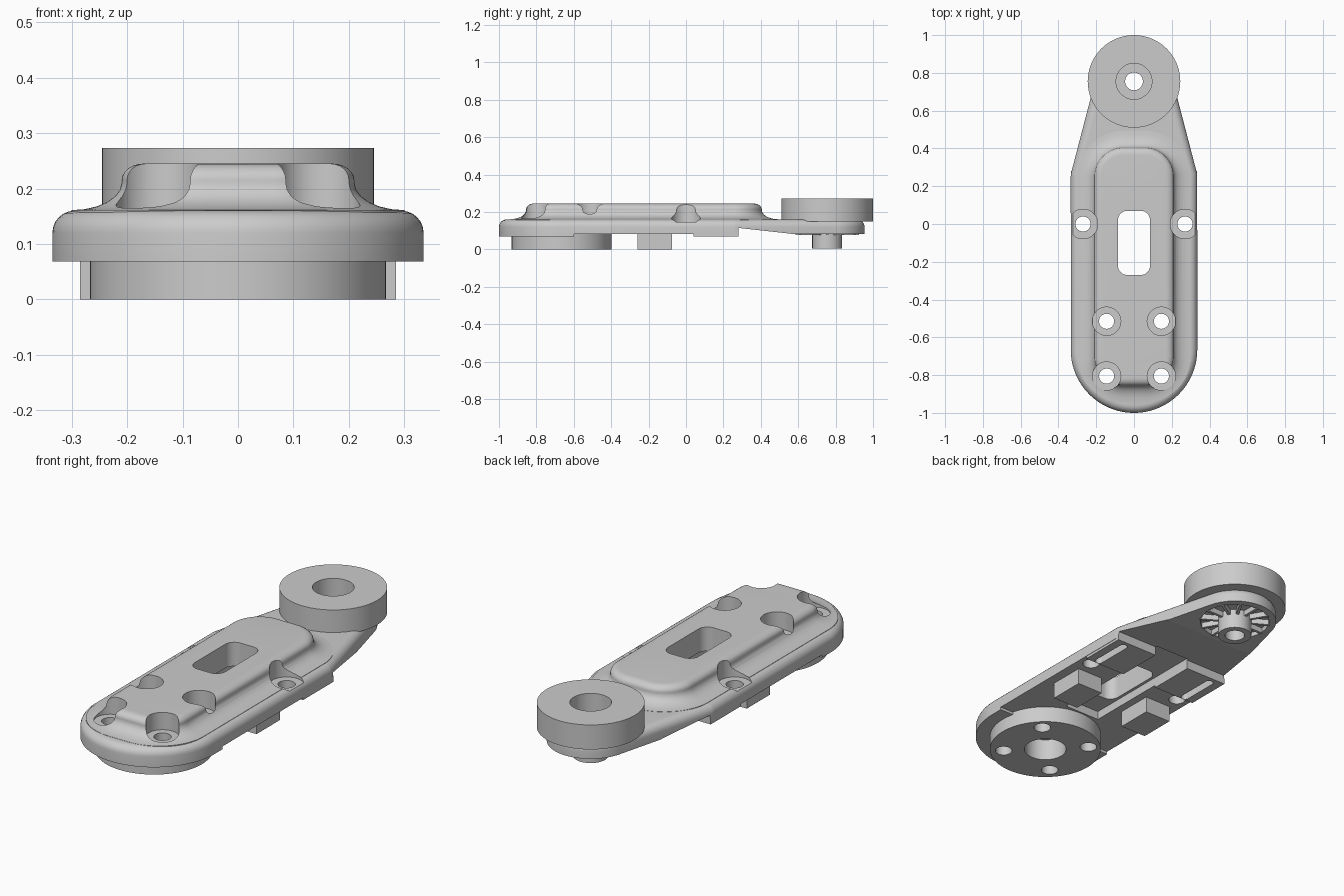
import bpy, bmesh, math
from mathutils import Matrix

if "Cube" in bpy.data.objects:
    bpy.data.objects.remove(bpy.data.objects["Cube"], do_unlink=True)

grey = bpy.data.materials.new("plain grey")
grey.use_nodes = True
grey.diffuse_color = (0.6, 0.6, 0.6, 1)
grey.node_tree.nodes["Principled BSDF"].inputs["Base Color"].default_value = (0.6, 0.6, 0.6, 1)


def finish(name, bm):
    mesh = bpy.data.meshes.new(name)
    bm.to_mesh(mesh)
    bm.free()
    mesh.materials.append(grey)
    obj = bpy.data.objects.new(name, mesh)
    bpy.context.collection.objects.link(obj)
    return obj


def outline(circles, grow=0.0, n=96):
    """Convex outline wrapped round circles (x, y, radius), grown outwards."""
    points = []
    for i in range(n):
        c, s = math.cos(math.tau * i / n), math.sin(math.tau * i / n)
        x, y, r = max(circles, key=lambda k: k[0] * c + k[1] * s + k[2])
        points.append((x + (r + grow) * c, y + (r + grow) * s))
    return points


def loft(name, circles, levels, n=96):
    """Stack grown outlines at levels (grow, z), bottom to top."""
    bm = bmesh.new()
    rings = [[bm.verts.new((x, y, z)) for x, y in outline(circles, g, n)] for g, z in levels]
    for a, b in zip(rings, rings[1:]):
        for i in range(n):
            j = (i + 1) % n
            bm.faces.new((a[i], a[j], b[j], b[i]))
    bm.faces.new(rings[0][::-1])
    bm.faces.new(rings[-1])
    return finish(name, bm)


def cylinder(name, x, y, r, z0, z1, n=64):
    return loft(name, [(x, y, r)], [(0, z0), (0, z1)], n)


def box(name, x0, x1, y0, y1, z0, z1):
    bm = bmesh.new()
    place = Matrix.Translation(((x0 + x1) / 2, (y0 + y1) / 2, (z0 + z1) / 2))
    bmesh.ops.create_cube(bm, size=1, matrix=place @ Matrix.Diagonal((x1 - x0, y1 - y0, z1 - z0, 1)))
    return finish(name, bm)


def combine(obj, tool, operation="DIFFERENCE", keep=False):
    mod = obj.modifiers.new("combine", "BOOLEAN")
    mod.object, mod.operation, mod.solver = tool, operation, "EXACT"
    bpy.context.view_layer.objects.active = obj
    bpy.ops.object.modifier_apply(modifier=mod.name)
    if not keep:
        bpy.data.objects.remove(tool, do_unlink=True)


QUARTER = [math.radians(15 * i) for i in range(7)]
HUB_Y, FLANGE_Y = 0.755, -0.665

# Arm plate with a rounded upper edge
plate = [(0, FLANGE_Y, 0.335), (-0.235, 0.25, 0.1), (0.235, 0.25, 0.1), (0, HUB_Y, 0.2)]
body = loft("arm_body", plate, [(0, 0.068)] + [
    (-0.04 * (1 - math.cos(t)), 0.12 + 0.04 * math.sin(t)) for t in QUARTER])

# Raised spine with flared foot and rounded crown
spine = [(sx * 0.055, y, 0.155) for sx in (-1, 1) for y in (-0.7, 0.25)]
flare = [(0.09 * (1 - math.sin(t)), 0.161 + 0.05 * (1 - math.cos(t))) for t in QUARTER]
crown = [(-0.04 * (1 - math.cos(t)), 0.215 + 0.03 * math.sin(t)) for t in QUARTER]
combine(body, loft("spine", spine, [(0.09, 0.13)] + flare + crown), "UNION")

# Underside steps: raised floor, centre channel, ramp to the hub
combine(body, box("floor_cut", -1, 1, -0.6, 1.1, 0, 0.082))
combine(body, box("channel_cut", -0.1, 0.1, -0.39, 0.29, 0, 0.125))
ramp = box("ramp_cut", -1, 1, 0.28, 0.56, 0, 0.115)
for v in ramp.data.vertices:
    if v.co.y > 0.5 and v.co.z > 0.1:
        v.co.z = 0.084
combine(body, ramp)

# Ring recess round the hub boss
combine(body, cylinder("ring_cut", 0, HUB_Y, 0.165, 0, 0.105))

# Window through the spine
window = [(sx * 0.035, y, 0.05) for sx in (-1, 1) for y in (-0.22, 0.02)]
combine(body, loft("window_cut", window, [(0, -0.1), (0, 0.4)]))

# Flange disc, with a blind centre bore
flange = cylinder("base_flange", 0, FLANGE_Y, 0.267, 0, 0.09, 96)
bore = cylinder("flange_bore_cut", 0, FLANGE_Y, 0.1, -0.1, 0.11)
combine(flange, bore, keep=True)
combine(body, bore)

parts = [body, flange]
for side, s in (("left", 1), ("right", -1)):
    # Screw holes with counterbores down the spine
    for y in (-0.515, -0.805):
        combine(body, cylinder("seat_cut", s * 0.145, y, 0.075, 0.158, 0.4))
        hole = cylinder("hole_cut", s * 0.145, y, 0.04, -0.1, 0.4, 32)
        combine(flange, hole, keep=True)
        combine(body, hole)
    # Side screw holes at mid length
    combine(body, cylinder("seat_cut", s * 0.27, 0, 0.078, 0.147, 0.4))
    combine(body, cylinder("hole_cut", s * 0.27, 0, 0.04, -0.1, 0.4, 32))
    # Slotted pads and lugs underneath
    xs = sorted((s * 0.1, s * 0.333))
    pad = box(side + "_pad", *xs, 0.04, 0.28, 0.069, 0.1)
    slot = loft("slot_cut", [(s * 0.27, 0.06, 0.02), (s * 0.27, 0.24, 0.02)], [(0, 0), (0, 0.115)], 32)
    combine(pad, slot, keep=True)
    combine(body, slot)
    lug = box(side + "_lug", *sorted((s * 0.14, s * 0.285)), -0.26, -0.075, 0, 0.1)
    parts += [pad, lug]

# Hub: upper disc and lower boss with a stepped bore
disc = cylinder("hub_disc", 0, HUB_Y, 0.245, 0.15, 0.273, 96)
boss = cylinder("hub_boss", 0, HUB_Y, 0.08, 0.005, 0.11)
combine(disc, cylinder("hub_seat_cut", 0, HUB_Y, 0.095, 0.17, 0.4))
hub_hole = cylinder("hub_hole_cut", 0, HUB_Y, 0.047, -0.1, 0.4)
for obj in (disc, boss):
    combine(obj, hub_hole, keep=True)
combine(body, hub_hole)
parts += [disc, boss]

# Radial ribs round the boss
for i in range(12):
    rib = box("hub_rib", 0.075, 0.17, -0.007, 0.007, 0.078, 0.11)
    rib.data.transform(Matrix.Translation((0, HUB_Y, 0)) @ Matrix.Rotation(math.tau * i / 12, 4, "Z"))

# Smooth shading with sharp edges kept
bpy.ops.object.select_all(action="DESELECT")
for obj in parts:
    obj.select_set(True)
bpy.context.view_layer.objects.active = body
bpy.ops.object.shade_smooth_by_angle(angle=math.radians(30))
